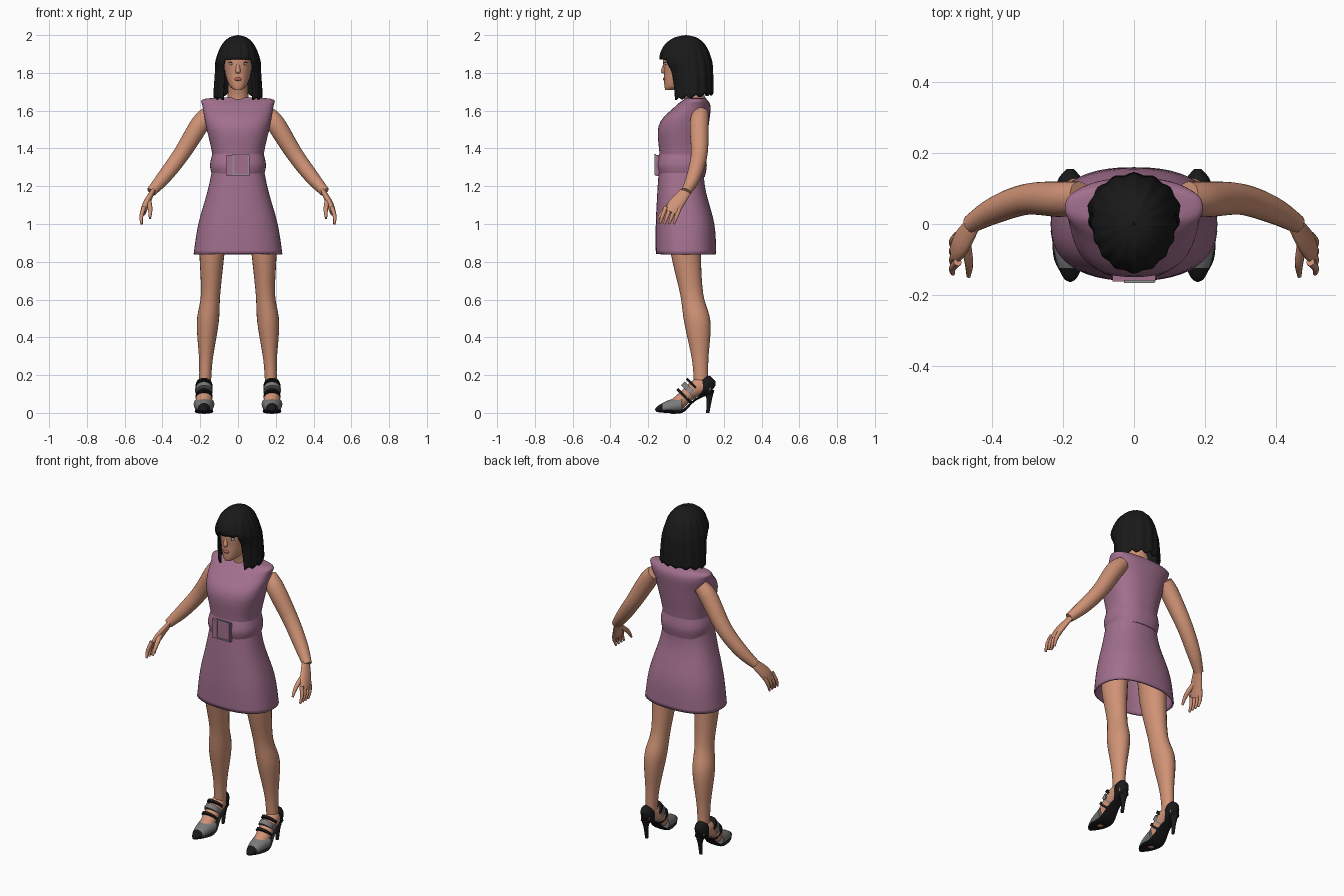
import bpy, bmesh, math
from mathutils import Vector

default_cube = bpy.data.objects.get("Cube")
if default_cube:
    bpy.data.objects.remove(default_cube)


def material(name, *rgb):
    mat = bpy.data.materials.new(name)
    mat.use_nodes = True
    mat.diffuse_color = (*rgb, 1)
    mat.node_tree.nodes["Principled BSDF"].inputs["Base Color"].default_value = (*rgb, 1)
    return mat


skin = material("skin", .63, .29, .18)
black = material("black", .01, .01, .01)
mauve = material("mauve_cloth", .36, .16, .27)
grey = material("grey_leather", .2, .2, .2)
silver = material("silver", .3, .3, .3)
lip_red = material("lip_red", .45, .13, .1)
eye_white = material("eye_white", .55, .55, .55)
iris_blue = material("iris_blue", .1, .2, .3)

AXIS_X, AXIS_Y, AXIS_Z = Vector((1, 0, 0)), Vector((0, 1, 0)), Vector((0, 0, 1))


def finish(name, bm, materials, mirror=False, thickness=0, rule=None):
    bmesh.ops.recalc_face_normals(bm, faces=bm.faces)
    if rule:
        for face in bm.faces:
            face.material_index = rule(face.calc_center_median())
    mesh = bpy.data.meshes.new(name)
    bm.to_mesh(mesh)
    bm.free()
    for mat in materials:
        mesh.materials.append(mat)
    mesh.shade_smooth()
    mesh.set_sharp_from_angle(angle=math.radians(45))
    part = bpy.data.objects.new(name, mesh)
    bpy.context.collection.objects.link(part)
    if thickness:
        shell = part.modifiers.new("thickness", 'SOLIDIFY')
        shell.thickness = thickness
        shell.offset = -1
    if mirror:
        part.modifiers.new("mirror", 'MIRROR')


def smooth_path(sections, steps=5):
    # Spline through whole sections, so position and radii flow together
    points = [Vector(section) for section in sections]
    last = len(points) - 1
    path = []
    for i in range(last):
        start, end = points[i], points[i + 1]
        leave = (end - points[max(i - 1, 0)]) / 2
        arrive = (points[min(i + 2, last)] - start) / 2
        for step in range(steps):
            t = step / steps
            ease = t * t * (3 - 2 * t)
            path.append(start.lerp(end, ease) + leave * (t * (1 - t) ** 2)
                        - arrive * (t * t * (1 - t)))
    return path + [points[last]]


def loft(name, sections, materials, axis=None, ref=AXIS_X, sides=24, power=2,
         closed=True, warp=None, drop=None, **options):
    # A section is a centre, a radius along ref and a radius across it
    bm = bmesh.new()
    path = smooth_path(sections)
    rings = []
    for i, section in enumerate(path):
        centre = Vector(section[:3])
        ahead, behind = path[min(i + 1, len(path) - 1)], path[max(i - 1, 0)]
        along = (axis or Vector(ahead[:3]) - Vector(behind[:3])).normalized()
        side = (ref - along * ref.dot(along)).normalized()
        across = along.cross(side)
        ring = []
        for k in range(sides):
            angle = math.tau * k / sides
            p, q = [math.copysign(abs(w) ** (2 / power), w)
                    for w in (math.cos(angle), math.sin(angle))]
            point = centre + side * (p * section[3]) + across * (q * section[4])
            ring.append(bm.verts.new(warp(point) if warp else point))
        rings.append(ring)
    for low, high in zip(rings, rings[1:]):
        for k in range(sides):
            n = (k + 1) % sides
            bm.faces.new((low[k], low[n], high[n], high[k]))
    if closed:
        bm.faces.new(rings[0])
        bm.faces.new(rings[-1])
    if drop:
        unwanted = [face for face in bm.faces if drop(face.calc_center_median())]
        bmesh.ops.delete(bm, geom=unwanted, context='FACES')
    finish(name, bm, materials, **options)


def body(name, rows, mat, **options):
    # Level rings given as height, half width, front and back
    sections = [(0, (front + back) / 2, z, width, (back - front) / 2)
                for z, width, front, back in rows]
    loft(name, sections, [mat], axis=AXIS_Z, **options)


def limb(name, rows, flat=1, materials=(skin,), mirror=True, **options):
    # Centre and one radius, with a fixed ratio between depth and width
    sections = [(*row, row[-1] * flat) for row in rows]
    loft(name, sections, materials, mirror=mirror, **options)


def shoe_part(name, rows, flat, *materials, axis=AXIS_Y, **options):
    # Every part of the foot shares one centre plane
    limb(name, [(.18, *row) for row in rows], flat, materials, axis=axis, **options)


def solid(name, bm, centre, extent, mat, mirror):
    for vert in bm.verts:
        vert.co = [a * b + c for a, b, c in zip(vert.co, extent, centre)]
    finish(name, bm, [mat], mirror)


def box(name, centre, extent, mat, mirror=False):
    bm = bmesh.new()
    bmesh.ops.create_cube(bm, size=1)
    solid(name, bm, centre, extent, mat, mirror)


def ball(name, centre, extent, mat, mirror=False):
    bm = bmesh.new()
    bmesh.ops.create_uvsphere(bm, u_segments=16, v_segments=10, radius=1)
    solid(name, bm, centre, extent, mat, mirror)


# Dress and belt
body("dress", [
    (.84, .235, -.16, .16), (1, .21, -.16, .15), (1.2, .155, -.15, .1),
    (1.35, .135, -.14, .1), (1.52, .17, -.145, .12), (1.62, .187, -.06, .13),
    (1.66, .185, -.01, .11), (1.67, .07, 0, .1)],
    mauve, sides=48, power=2.4, closed=False, thickness=.01)
body("belt", [(1.25, .135, -.14, .1), (1.31, .148, -.155, .11), (1.375, .135, -.14, .1)],
     mauve, sides=48, power=2.4)
box("belt_flap", (0, -.152, 1.31), (.12, .02, .11), mauve)
for offset in (-1, 1):
    box("buckle_bar", (.015, -.162, 1.315 + .053 * offset), (.08, .008, .006), silver)
    box("buckle_side", (.015 + .04 * offset, -.162, 1.315), (.006, .008, .11), silver)

# Head, neck and face
limb("neck", [(0, .045, 1.6, .07), (0, .045, 1.67, .056), (0, .01, 1.78, .05)],
     axis=AXIS_Z, mirror=False)
body("head", [
    (1.71, .02, -.11, -.07), (1.735, .047, -.115, .02), (1.8, .068, -.116, .08),
    (1.9, .075, -.115, .1), (1.96, .02, -.03, .02)], skin, sides=32, power=2.2)
limb("nose", [(0, -.108, 1.86, .006), (0, -.12, 1.81, .013), (0, -.115, 1.797, .007)],
     axis=AXIS_Z, mirror=False)
ball("lips", (0, -.114, 1.767), (.02, .008, .009), lip_red)
ball("eyes", (.032, -.102, 1.848), (.016, .01, .008), eye_white, True)
ball("irises", (.032, -.108, 1.848), (.007, .006, .007), iris_blue, True)
for name, z in (("lashes", 1.856), ("eyebrows", 1.872)):
    ball(name, (.032, -.106, z), (.018, .008, .003), black, True)


# Bobbed hair with ridged locks, a lifted back hem and an open face
def locks(point):
    wave = math.cos(16 * math.atan2(point.x, -point.y))
    hang = max(0, 1.87 - point.z) * 5
    ridge = 1 + wave / 40
    lift = hang * (point.y / 8 + wave / 120)
    return Vector((point.x * ridge, point.y * ridge, point.z + lift))


body("hair", [
    (1.67, .13, -.085, .143), (1.8, .122, -.1, .14), (1.87, .115, -.137, .133),
    (1.94, .09, -.117, .105), (1.985, .05, -.065, .06), (2, .002, -.002, .002)],
    black, sides=64, closed=False, warp=locks, thickness=.01,
    drop=lambda c: c.z < 1.87 and c.y < 0 and abs(c.x) < .077)

# Arms and hands
limb("arms", [
    (.15, .08, 1.59, .04), (.2, .07, 1.53, .05), (.3, .07, 1.37, .044),
    (.39, .04, 1.25, .038), (.46, 0, 1.17, .026)], ref=AXIS_Y)
limb("palms", [(.445, .01, 1.185, .026), (.485, -.05, 1.11, .04), (.503, -.08, 1.06, .034)],
     flat=.45, ref=AXIS_Y)
for i in range(4):
    spread = .025 * i
    limb("finger", [(.497, spread - .107, 1.09, .012), (.512, spread - .125, 1.04, .01),
                    (.51, spread - .14, 1, .006)], sides=10)
limb("thumbs", [(.475, -.05, 1.13, .015), (.465, -.11, 1.08, .012), (.466, -.147, 1.03, .006)],
     sides=10)

# Legs
limb("legs", [
    (.13, 0, 1, .075), (.138, 0, .84, .066), (.145, .03, .63, .051),
    (.16, .06, .48, .058), (.17, .075, .28, .036), (.175, .08, .14, .031)],
    flat=1.2, axis=AXIS_Z)

# Feet and pointed high-heeled shoes
shoe_part("feet", [(.13, .14, .03), (.05, .13, .042), (-.05, .045, .04), (-.1, .03, .02)],
          1.2, skin)
shoe_part("shoe_toes", [(-.02, .045, .055), (-.1, .032, .04), (-.15, .02, .02), (-.163, .017, .003)],
          .8, grey, black, rule=lambda c: int(c.y < -.12 or c.z < .012))
shoe_part("shoe_soles", [(-.16, .01, .01), (-.1, .01, .045), (-.02, .01, .048),
                         (.05, .07, .035), (.14, .11, .025)], .2, black)
shoe_part("heel_cups", [(.06, .13, .035), (.12, .15, .036), (.155, .155, .01)], 1.3, black)
shoe_part("stiletto_heels", [(.12, .12, .03), (.123, .07, .014), (.115, 0, .009)],
          1, black, axis=AXIS_Z)

# Straps run square to the sloping instep
for name, y, z, half, mat in (("ankle_straps", .04, .145, .005, black),
                              ("buckled_straps", .02, .12, .01, grey),
                              ("instep_straps", -.01, .09, .005, black)):
    shoe_part(name, [(y - half, z - half, .045), (y + half, z + half, .044)],
              1.15, mat, axis=AXIS_Y + AXIS_Z)
box("strap_buckles", (.224, .02, .12), (.008, .025, .025), silver, True)
